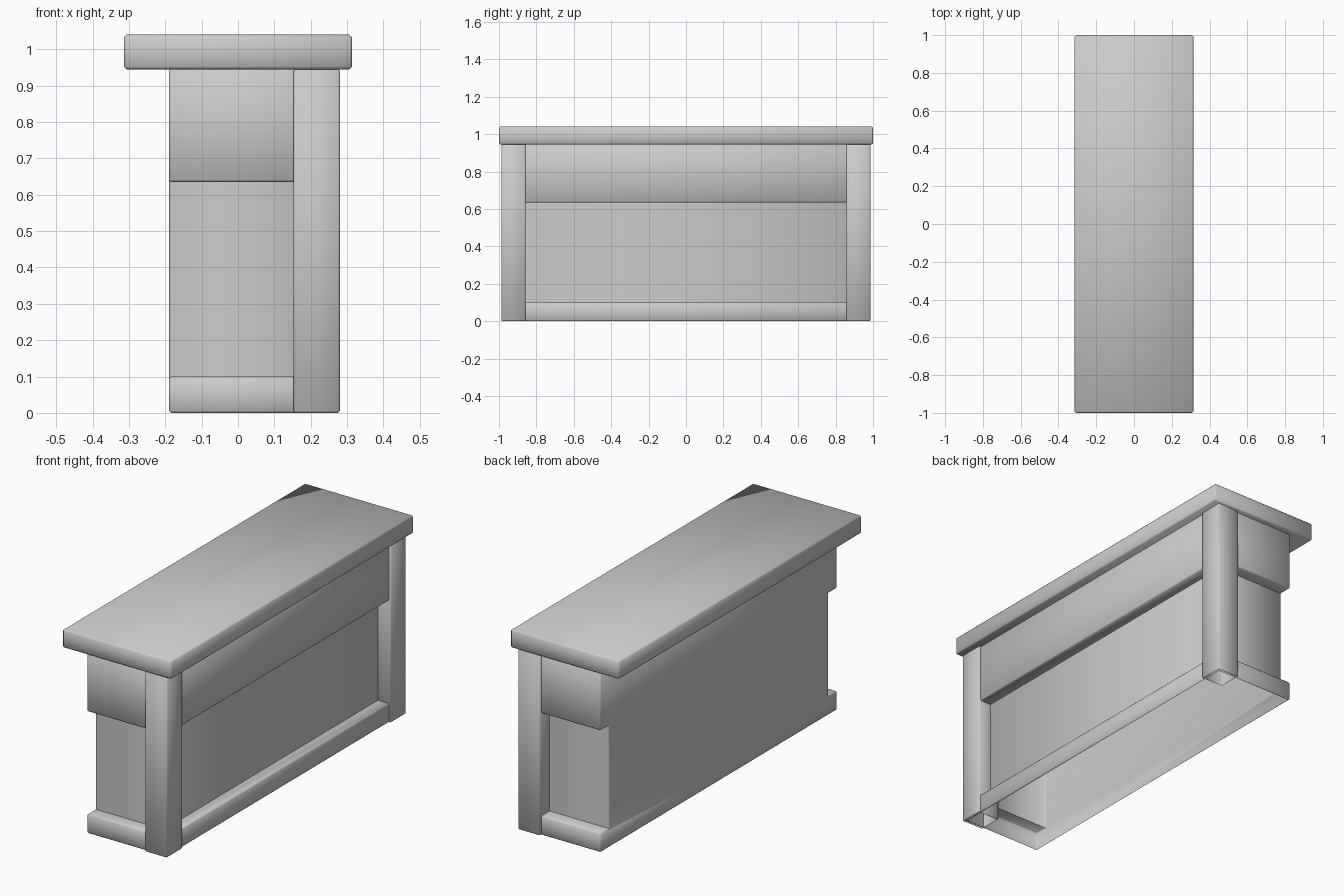
import bpy, bmesh
from math import radians

if "Cube" in bpy.data.objects:
    bpy.data.objects.remove(bpy.data.objects["Cube"])


def stack(name, rings, bevel, open_bottom=False):
    """Rectangular rings (x0, x1, y0, y1, z) joined bottom to top, with bevelled outer edges."""
    bm = bmesh.new()
    loops = [[bm.verts.new(p) for p in ((x0, y0, z), (x1, y0, z), (x1, y1, z), (x0, y1, z))]
             for x0, x1, y0, y1, z in rings]
    for a, b in zip(loops, loops[1:]):
        for i in range(4):
            j = (i + 1) % 4
            bm.faces.new((a[i], a[j], b[j], b[i]))
    bm.faces.new(loops[0][::-1])
    bm.faces.new(loops[-1])
    # the back wall stays flat where the ledges share its plane
    bmesh.ops.dissolve_degenerate(bm, dist=1e-5, edges=bm.edges[:])
    bmesh.ops.recalc_face_normals(bm, faces=bm.faces[:])
    bm.normal_update()
    edges = [e for e in bm.edges if e.calc_face_angle_signed(0) > radians(30)]
    bmesh.ops.bevel(bm, geom=edges, offset=bevel, segments=1, affect='EDGES',
                    clamp_overlap=True)
    if open_bottom:
        bm.normal_update()
        low = [f for f in bm.faces
               if f.normal.z < -0.99 and f.calc_center_median().z < 0.001]
        bmesh.ops.delete(bm, geom=low, context='FACES')
    mesh = bpy.data.meshes.new(name)
    bm.to_mesh(mesh)
    bm.free()
    obj = bpy.data.objects.new(name, mesh)
    bpy.context.collection.objects.link(obj)
    bpy.context.view_layer.objects.active = obj
    bpy.ops.object.select_all(action='DESELECT')
    obj.select_set(True)
    bpy.ops.object.shade_smooth_by_angle(angle=radians(50))
    return obj


# Counter top slab
stack("counter_top", [(-0.314, 0.314, -1, 1, 0.945), (-0.314, 0.314, -1, 1, 1.04)], 0.007)

# Hollow body: plinth, recessed panel and apron, flat at the back
BACK = -0.19
outer, inner = (0.271, 0.975), (0.208, 0.907)
levels = [(outer, 0), (outer, 0.1), (inner, 0.1), (inner, 0.635), (outer, 0.635), (outer, 0.947)]
stack("counter_body", [(BACK, x, -y, y, z) for (x, y), z in levels], 0.006, open_bottom=True)

# Hollow corner posts on the customer side
for label, s in (("left", -1), ("right", 1)):
    y0, y1 = sorted((s * 0.857, s * 0.987))
    stack(f"{label}_corner_post", [(0.152, 0.281, y0, y1, z) for z in (0, 0.947)],
          0.006, open_bottom=True)
